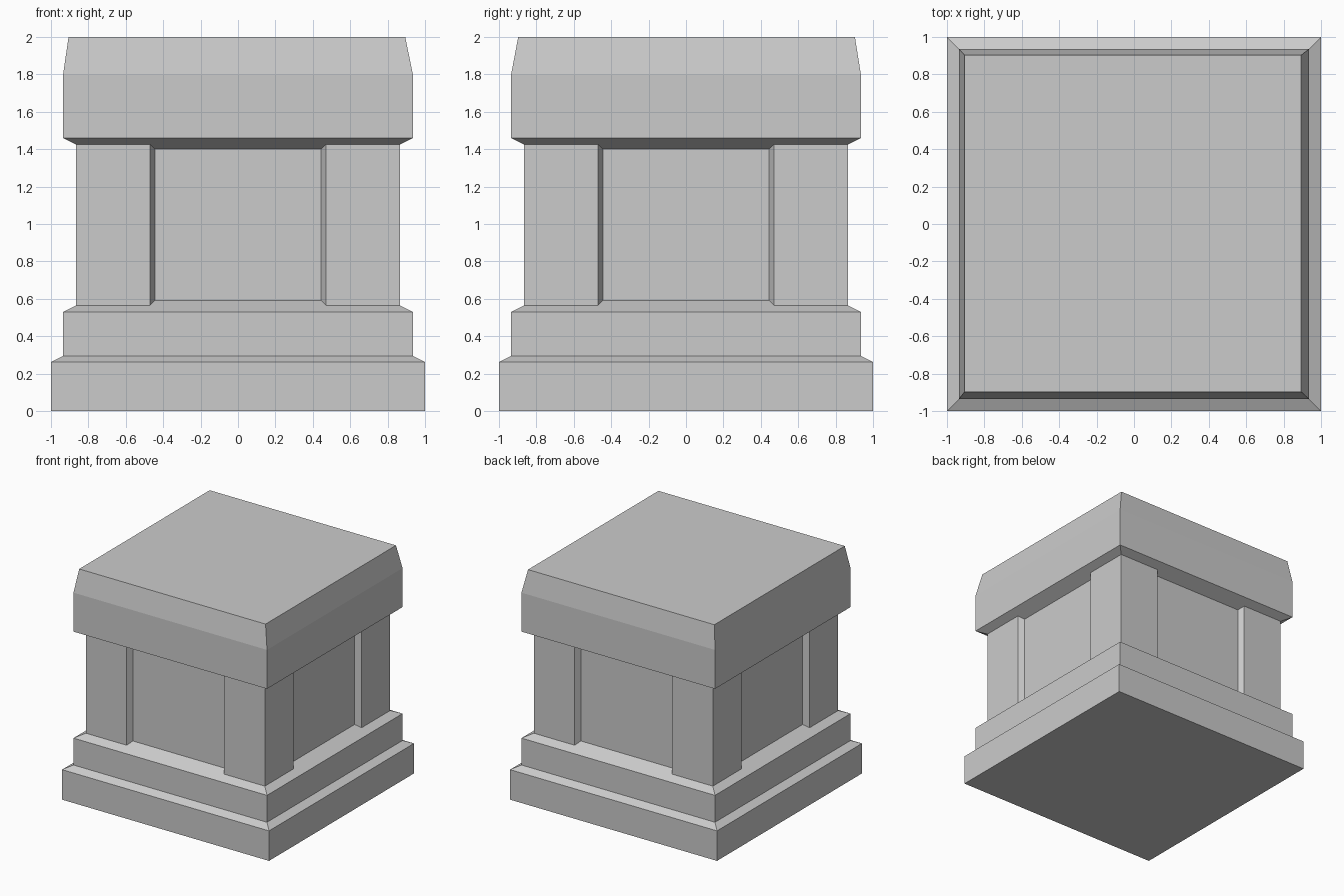
import bpy, bmesh
from mathutils import Matrix, Vector

if "Cube" in bpy.data.objects:
    bpy.data.objects.remove(bpy.data.objects["Cube"])

BASE_LEDGE, CAP_LEDGE = 0.53, 1.46   # heights where the sloped ledges start
RISE, DROP = 0.035, 0.06             # ledge rise at the piers / at the panels


def ring(side):
    """Repeat one front-side list of points around the four sides."""
    return [[Matrix.Rotation(k * 1.5707963268, 3, 'Z') @ Vector(p) for p in side]
            for k in range(4)]


def square(half, z, shift=(0, 0)):
    sides = ring([(-half, -half, z)])
    return [[p + Vector((*shift, 0)) for p in s] for s in sides]


def shaft_ring(edge_z, direction):
    """Square with a shallow bevelled panel recessed into every side."""
    za = edge_z + direction * RISE
    zb = edge_z + direction * DROP
    return ring([(-0.865, -0.865, za), (-0.47, -0.865, za), (-0.445, -0.815, zb),
                 (0.445, -0.815, zb), (0.47, -0.865, za)])


def loft(name, rings, bottom=False, top=False):
    """Skin rings from bottom to top; unequal rings are joined with one face per side."""
    bm = bmesh.new()
    vr = [[[bm.verts.new(p) for p in s] for s in r] for r in rings]
    for lo, hi in zip(vr, vr[1:]):
        for k in range(4):
            a = lo[k] + [lo[(k + 1) % 4][0]]
            b = hi[k] + [hi[(k + 1) % 4][0]]
            if len(a) == len(b):
                for i in range(len(a) - 1):
                    bm.faces.new((a[i], a[i + 1], b[i + 1], b[i]))
            else:
                bm.faces.new(a + b[::-1])
    if bottom:
        bm.faces.new([v for s in vr[0] for v in s][::-1])
    if top:
        bm.faces.new([v for s in vr[-1] for v in s])
    mesh = bpy.data.meshes.new(name)
    bm.to_mesh(mesh)
    bm.free()
    obj = bpy.data.objects.new(name, mesh)
    bpy.context.collection.objects.link(obj)
    return obj


lower = shaft_ring(BASE_LEDGE, 1)
upper = shaft_ring(CAP_LEDGE, -1)

# Stepped base with sloped ledges
loft("stepped_base", [square(1.0, 0), square(1.0, 0.262), square(0.935, 0.295),
                      square(0.935, BASE_LEDGE), lower], bottom=True)

# Shaft with corner piers and recessed panels
loft("panelled_shaft", [lower, upper])

# Overhanging cap with tapered top
loft("cap", [upper, square(0.935, CAP_LEDGE), square(0.935, 1.80),
             square(0.9, 2.0, (-0.006, 0.003))], top=True)
